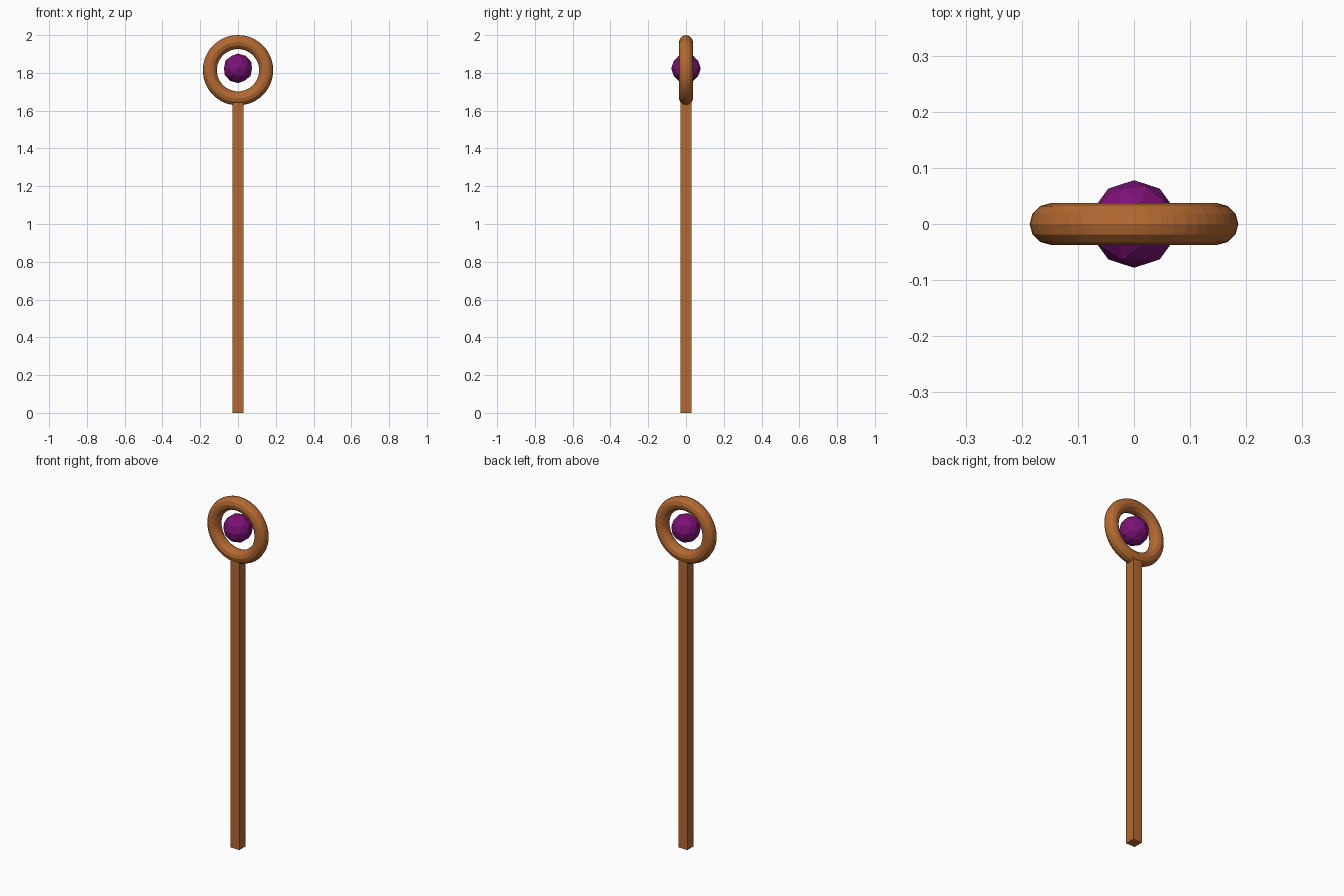
import bpy
from math import pi

cube = bpy.data.objects.get("Cube")
if cube:
    bpy.data.objects.remove(cube, do_unlink=True)


def make_material(name, color):
    mat = bpy.data.materials.new(name)
    mat.use_nodes = True
    mat.diffuse_color = color
    mat.node_tree.nodes["Principled BSDF"].inputs["Base Color"].default_value = color
    return mat


def finish(name, mat):
    obj = bpy.context.object
    obj.name = name
    obj.data.materials.append(mat)
    return obj


wood = make_material("warm brown wood", (0.45, 0.14, 0.03, 1))
gem = make_material("purple gem", (0.2, 0.006, 0.18, 1))

RING_Z = 1.814

# Square shaft, its top buried in the ring
SHAFT_HEIGHT = 1.65
bpy.ops.mesh.primitive_cube_add(size=1, location=(0, 0, SHAFT_HEIGHT / 2))
shaft = finish("shaft", wood)
shaft.scale = (0.056, 0.056, SHAFT_HEIGHT)

# Upright ring facing the front
bpy.ops.mesh.primitive_torus_add(
    major_segments=48, minor_segments=12, major_radius=0.149, minor_radius=0.037,
    location=(0, 0, RING_Z), rotation=(pi / 2, 0, 0))
finish("ring", wood)

# Faceted orb floating in the ring
bpy.ops.mesh.primitive_ico_sphere_add(
    subdivisions=2, radius=0.078, location=(0, 0, RING_Z + 0.01))
finish("orb", gem)
